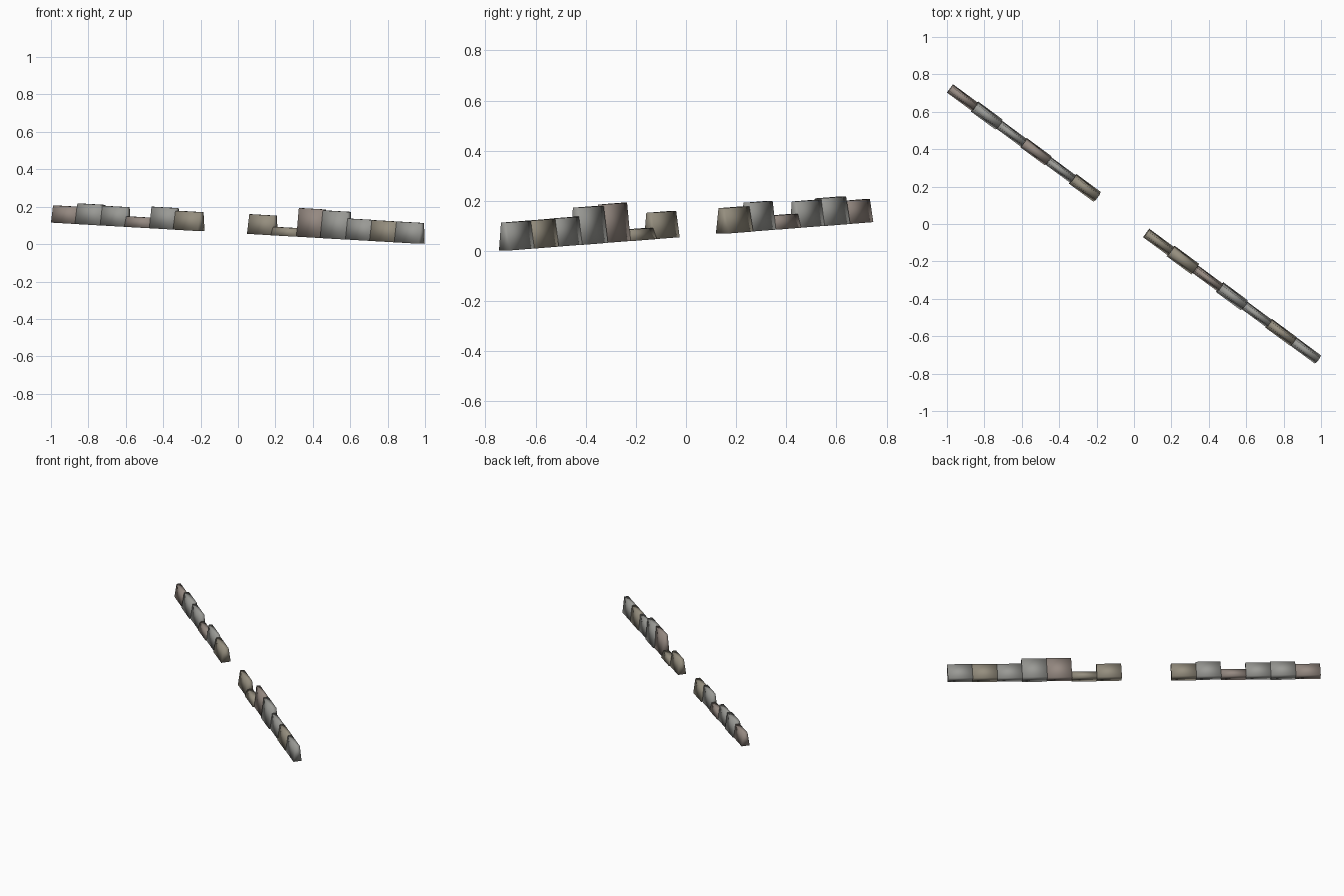
import bpy, bmesh
from math import radians
from mathutils import Matrix, Vector

if "Cube" in bpy.data.objects:
    bpy.data.objects.remove(bpy.data.objects["Cube"])

PITCH = 0.163           # stone length along the wall
START = Vector((-0.984, 0.725, 0.115))
ALONG = Vector((1.968, -1.45, -0.113)).normalized()
SIDE = Vector((1.45, 1.968, 0)).normalized()
UP = SIDE.cross(ALONG) * -1
TAPER = 0.5

brown, grey, tan = (0.30, 0.25, 0.22, 1), (0.32, 0.32, 0.30, 1), (0.30, 0.27, 0.21, 1)
mats = {}
for name, col in (("brown", brown), ("grey", grey), ("tan", tan)):
    mats[name] = bpy.data.materials.new(name + "_stone")
    mats[name].diffuse_color = col

# slot, height, base thickness, stone colour (slots 6 and 7 are the gateway)
stones = [
    (0, .092, .055, "brown"), (1, .110, .066, "grey"), (2, .105, .052, "grey"),
    (3, .056, .060, "brown"), (4, .115, .050, "grey"), (5, .101, .065, "tan"),
    (8, .105, .056, "tan"), (9, .045, .070, "tan"), (10, .153, .050, "brown"),
    (11, .148, .065, "grey"), (12, .112, .050, "grey"), (13, .111, .058, "tan"),
    (14, .111, .055, "grey"),
]

if UP.z < 0:
    UP = -UP


def wall_stone(slot, h, w, colour):
    # block with battered sides, tilted to follow the slope
    bm = bmesh.new()
    bmesh.ops.create_cube(bm, size=1)
    base = START + ALONG * PITCH * (slot + 0.5)
    for v in bm.verts:
        width = w * (TAPER if v.co.z > 0 else 1)
        v.co = base + ALONG * v.co.x * PITCH + SIDE * v.co.y * width + UP * (v.co.z + 0.5) * h
    bmesh.ops.recalc_face_normals(bm, faces=bm.faces)
    for f in bm.faces:
        f.smooth = True
    me = bpy.data.meshes.new("wall_stone")
    bm.to_mesh(me)
    bm.free()
    me.materials.append(mats[colour])
    ob = bpy.data.objects.new(f"wall_stone_{slot + 1}", me)
    bpy.context.collection.objects.link(ob)


for s in stones:
    wall_stone(*s)

for m in bpy.data.materials:
    if m.users and not m.is_grease_pencil:
        m.use_nodes = True
        m.node_tree.nodes["Principled BSDF"].inputs["Base Color"].default_value = m.diffuse_color
